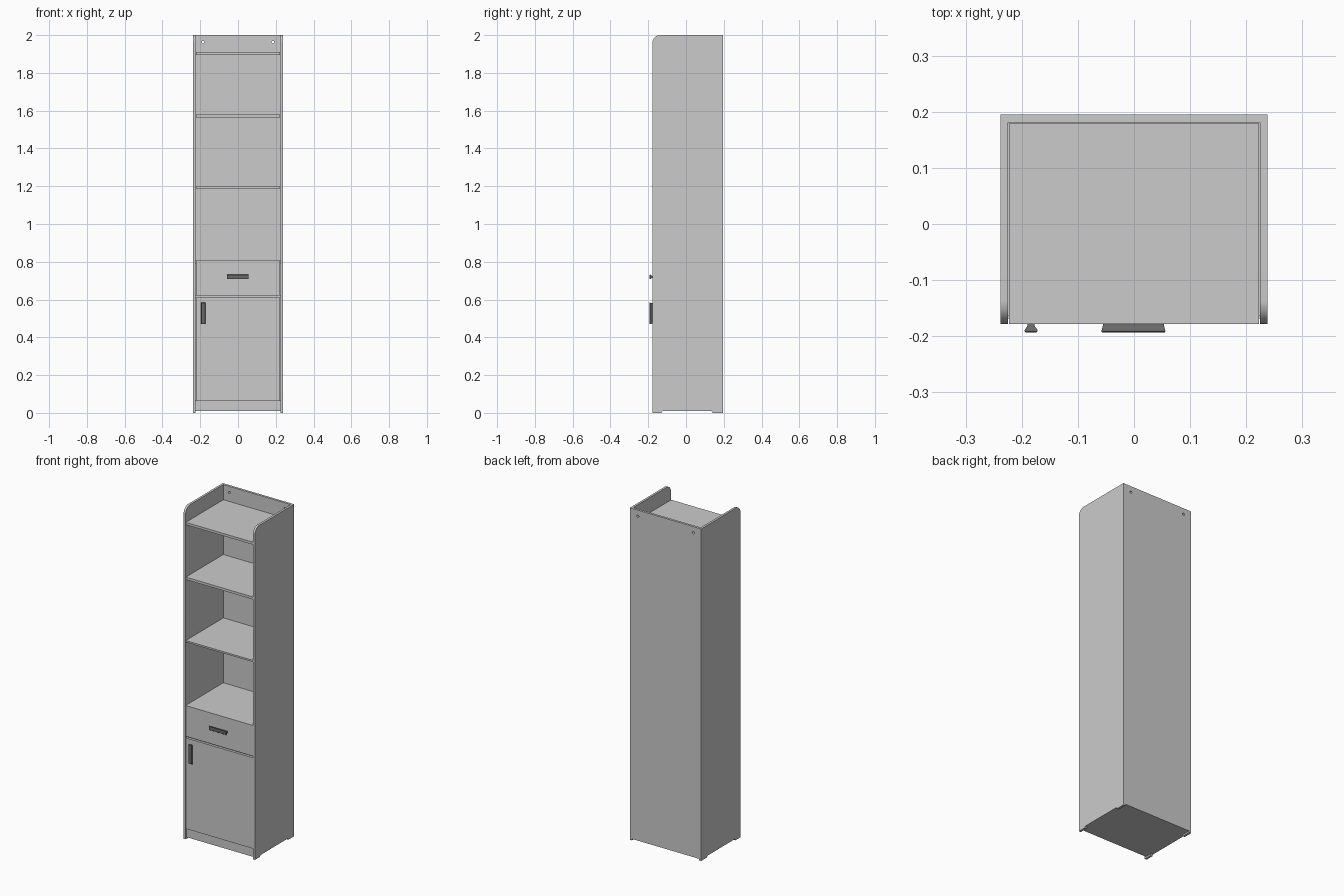
import bpy, bmesh, math
from mathutils import Vector

cube = bpy.data.objects.get("Cube")
if cube:
    bpy.data.objects.remove(cube, do_unlink=True)


def material(name, value):
    m = bpy.data.materials.new(name)
    m.use_nodes = True
    colour = (value, value, value, 1)
    m.diffuse_color = colour
    m.node_tree.nodes["Principled BSDF"].inputs["Base Color"].default_value = colour
    return m


BOARD = material("pale grey board", 0.6)
METAL = material("dark grey metal", 0.14)

FRONT, BACK = -0.178, 0.195
OUTER, INNER, SHELF = 0.238, 0.2245, 0.223
BACK_INNER = 0.181
BASE = 0.009


def finish(name, bm, mat):
    bmesh.ops.recalc_face_normals(bm, faces=bm.faces)
    mesh = bpy.data.meshes.new(name)
    bm.to_mesh(mesh)
    bm.free()
    mesh.materials.append(mat)
    obj = bpy.data.objects.new(name, mesh)
    bpy.context.collection.objects.link(obj)
    return obj


def box(name, x, y, z, mat=BOARD):
    bm = bmesh.new()
    bmesh.ops.create_cube(bm, size=1)
    for v in bm.verts:
        v.co = [lo + (c + 0.5) * (hi - lo) for c, (lo, hi) in zip(v.co, (x, y, z))]
    return finish(name, bm, mat)


def prism(name, points, direction, mat=BOARD):
    bm = bmesh.new()
    face = bm.faces.new([bm.verts.new(p) for p in points])
    moved = bmesh.ops.extrude_face_region(bm, geom=[face])["geom"]
    bmesh.ops.translate(bm, vec=direction, verts=[g for g in moved if isinstance(g, bmesh.types.BMVert)])
    return finish(name, bm, mat)


# Side panels: rounded top front corner, shallow notch below leaving two feet
R = 0.042
arc = [(FRONT + R - R * math.cos(a), 2 - R + R * math.sin(a))
       for a in (math.pi / 2 * i / 12 for i in range(13))]
profile = arc + [(BACK, 2), (BACK, 0), (0.14, 0), (0.135, BASE), (-0.125, BASE), (-0.13, 0), (FRONT, 0)]
for side, start in (("left", INNER), ("right", -OUTER)):
    panel = prism(side + "_side_panel", [(start, y, z) for y, z in profile], (OUTER - INNER, 0, 0))
    bpy.context.view_layer.objects.active = panel
    panel.select_set(True)
    bpy.ops.object.shade_smooth_by_angle(angle=math.radians(30))
    panel.select_set(False)

# Back panel with two round wall-fixing holes
back = box("back_panel", (-INNER, INNER), (BACK_INNER, BACK), (BASE, 2))
for x in (-0.185, 0.185):
    bpy.ops.mesh.primitive_cylinder_add(vertices=24, radius=0.007, depth=0.1,
                                        location=(x, 0.188, 1.963), rotation=(math.pi / 2, 0, 0))
    cutter = bpy.context.object
    cutter.name = "fixing_hole_cutter"
    cutter.hide_render = True
    mod = back.modifiers.new("fixing_hole", 'BOOLEAN')
    mod.operation = 'DIFFERENCE'
    mod.solver = 'EXACT'
    mod.object = cutter
    bpy.context.view_layer.objects.active = back
    bpy.ops.object.modifier_apply(modifier=mod.name)
    bpy.data.objects.remove(cutter, do_unlink=True)

# Open shelves, listed by top height
for name, top, thick in (("top_shelf", 1.91, 0.015), ("upper_shelf", 1.58, 0.015),
                         ("middle_shelf", 1.198, 0.01)):
    box(name, (-SHELF, SHELF), (FRONT, BACK_INNER - 0.002), (top - thick, top))

# Cupboard boards behind the fronts
FACE = FRONT + 0.015
for name, low, high in (("drawer_deck", 0.792, 0.806), ("cupboard_top", 0.608, 0.622),
                        ("floor_board", BASE, 0.024)):
    box(name, (-INNER, INNER), (FACE, BACK_INNER), (low, high))

# Drawer front, door and recessed plinth
box("drawer_front", (-SHELF, SHELF), (FRONT, FACE), (0.621, 0.806))
box("door", (-SHELF, SHELF), (FRONT, FACE), (0.064, 0.611))
box("plinth", (-INNER, INNER), (FRONT + 0.01, FRONT + 0.025), (BASE, 0.066))


# Flared bar handles: narrow stem widening to a flat lip
def handle(name, x, z, vertical):
    bm = bmesh.new()
    rings = []
    for half_w, half_l, out in ((0.006, 0.054, 0), (0.006, 0.0545, 0.003), (0.0115, 0.0565, 0.011),
                                (0.0115, 0.057, 0.0135), (0.010, 0.056, 0.015)):
        ring = []
        for a, b in ((-1, -1), (1, -1), (1, 1), (-1, 1)):
            w, l = a * half_w, b * half_l
            dx, dz = (w, l) if vertical else (l, w)
            ring.append(bm.verts.new(Vector((x + dx, FRONT - out, z + dz))))
        rings.append(ring)
    for low, high in zip(rings, rings[1:]):
        for i in range(4):
            j = (i + 1) % 4
            bm.faces.new((low[i], low[j], high[j], high[i]))
    bm.faces.new(rings[0])
    bm.faces.new(rings[-1])
    finish(name, bm, METAL)


handle("drawer_handle", -0.001, 0.72, False)
handle("door_handle", -0.1835, 0.527, True)
